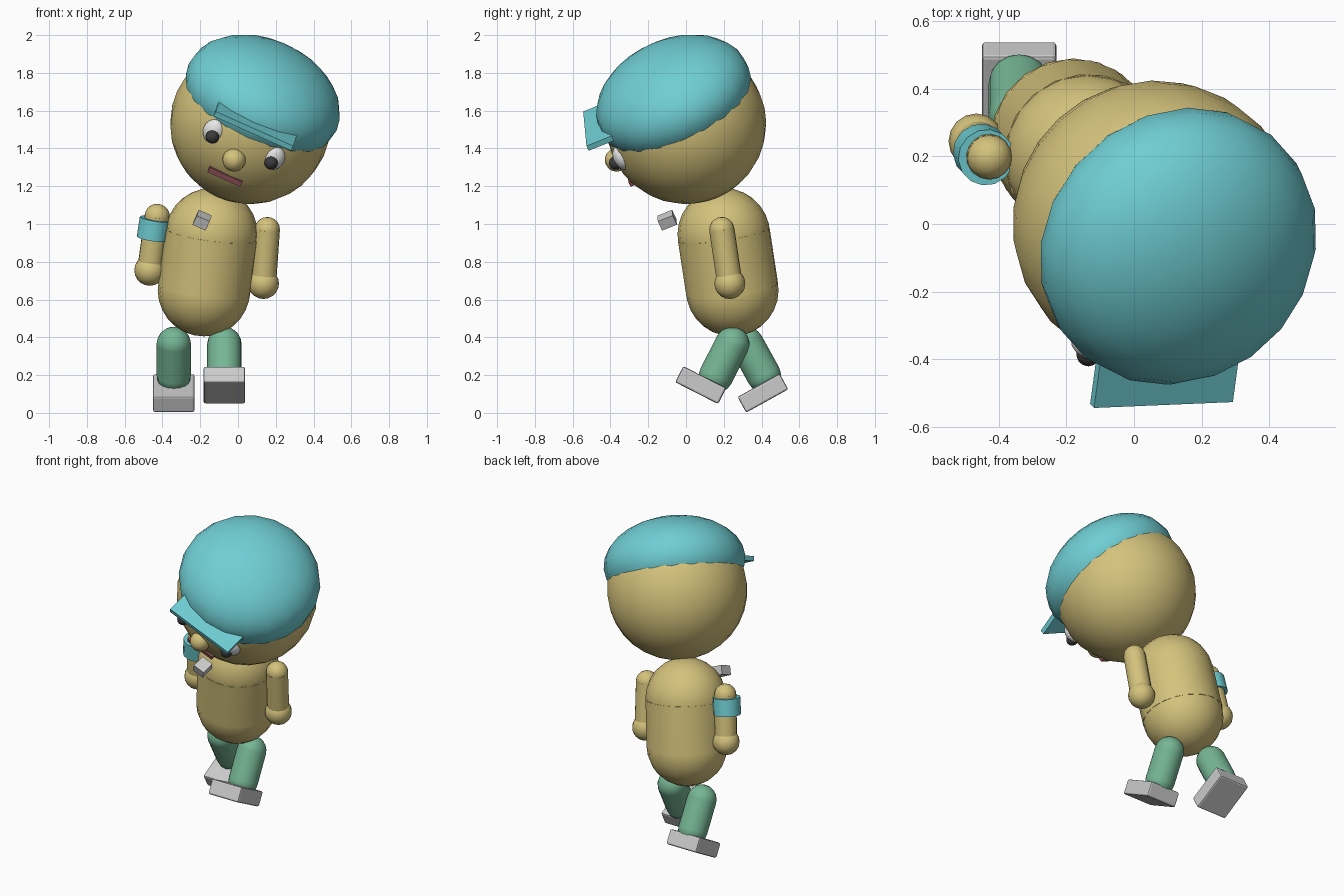
import bpy
from mathutils import Vector, Matrix

if "Cube" in bpy.data.objects:
    bpy.data.objects.remove(bpy.data.objects["Cube"])


def material(name, rgb):
    m = bpy.data.materials.new(name)
    m.diffuse_color = (*rgb, 1)
    m.use_nodes = True
    m.node_tree.nodes["Principled BSDF"].inputs["Base Color"].default_value = m.diffuse_color
    return m


SKIN = material("tan", (0.66, 0.54, 0.20))
BLUE = material("sky_blue", (0.16, 0.62, 0.66))
GREEN = material("green", (0.18, 0.47, 0.30))
GREY = material("grey", (0.60, 0.60, 0.60))
WHITE = material("white", (0.80, 0.80, 0.80))
DARK = material("charcoal", (0.045, 0.045, 0.045))
RED = material("dull_red", (0.28, 0.09, 0.10))

# Tilted frame shared by the head, cap and face
up = Vector((0.39, -0.39, 0.84)).normalized()
side = Vector((0.9, 0.05, -0.43))
side = (side - up * side.dot(up)).normalized()
back = up.cross(side)
HEAD_ROT = Matrix((side, back, up)).transposed()
HEAD = Vector((0.065, 0, 1.53))


def on_head(x, y, z):
    return HEAD + HEAD_ROT @ Vector((x, y, z))


def place(name, mat, loc, rot, scale=(1, 1, 1)):
    ob = bpy.context.object
    ob.name = name
    ob.matrix_world = Matrix.LocRotScale(Vector(loc), rot.to_quaternion(), Vector(scale))
    ob.data.materials.append(mat)
    return ob


def ball(name, mat, loc, radii, rot=Matrix.Identity(3), seg=20, rings=14):
    bpy.ops.mesh.primitive_uv_sphere_add(segments=seg, ring_count=rings, radius=1)
    bpy.ops.object.shade_smooth()
    if not isinstance(radii, tuple):
        radii = (radii,) * 3
    return place(name, mat, loc, rot, radii)


def tube(name, mat, a, b, radius, seg=20):
    a, b = Vector(a), Vector(b)
    bpy.ops.mesh.primitive_cylinder_add(vertices=seg, radius=radius, depth=(b - a).length)
    bpy.ops.object.shade_smooth_by_angle()
    return place(name, mat, (a + b) / 2, (b - a).to_track_quat('Z', 'Y').to_matrix())


def block(name, mat, loc, size, rot, bevel=0.0):
    bpy.ops.mesh.primitive_cube_add(size=1)
    ob = place(name, mat, loc, rot)
    ob.data.transform(Matrix.Diagonal((*size, 1)))
    if bevel:
        mod = ob.modifiers.new("soft_edges", 'BEVEL')
        mod.width, mod.segments = bevel, 2
    return ob


# Head and cap
ball("head", SKIN, HEAD, 0.425, HEAD_ROT, 24, 16)
ball("cap", BLUE, on_head(0, 0, 0.17), (0.43, 0.43, 0.28), HEAD_ROT)
block("cap_brim", BLUE, on_head(0.01, -0.39, 0.18), (0.45, 0.22, 0.03), HEAD_ROT)

# Face
for s, label in ((-1, "right"), (1, "left")):
    ball(label + "_eye", WHITE, on_head(0.17 * s, -0.36, 0.03), (0.062, 0.05, 0.07), HEAD_ROT, 16, 10)
    ball(label + "_pupil", DARK, on_head(0.17 * s, -0.405, 0.015), 0.036, HEAD_ROT, 14, 8)
ball("nose", SKIN, on_head(-0.015, -0.42, -0.05), 0.062, HEAD_ROT, 16, 10)
block("mouth", RED, on_head(-0.02, -0.375, -0.17), (0.19, 0.05, 0.03), HEAD_ROT)

# Torso: two balls joined by a tube
chest, belly = (-0.14, 0.20, 0.945), (-0.18, 0.245, 0.65)
ball("chest", SKIN, chest, 0.245)
ball("belly", SKIN, belly, 0.245)
tube("waist", SKIN, chest, belly, 0.246)

# Small loose block in front of the chest
block("chest_block", GREY, (-0.19, -0.10, 1.02), (0.075, 0.085, 0.058), HEAD_ROT)

# Arms
for label, shoulder, hand in (("left", (0.155, 0.19, 0.97), (0.135, 0.232, 0.685)),
                              ("right", (-0.428, 0.198, 1.04), (-0.467, 0.245, 0.755))):
    ball(label + "_shoulder", SKIN, shoulder, 0.067, seg=16, rings=10)
    tube(label + "_arm", SKIN, shoulder, hand, 0.067, 16)
    ball(label + "_hand", SKIN, hand, 0.082, seg=16, rings=10)

# Armband on the right arm
tube("armband", BLUE, (-0.437, 0.197, 1.027), (-0.453, 0.214, 0.922), 0.084, 14)

# Legs swing in opposite directions, with feet square to each leg
for label, x, hip_y, hip_z, angle in (("left", -0.072, 0.245, 0.365, -27),
                                      ("right", -0.34, 0.32, 0.365, 29)):
    rot = Matrix.Rotation(angle * 0.0174533, 3, 'X')
    hip = Vector((x, hip_y, hip_z))
    knee = hip + rot @ Vector((0, 0, -0.19))
    ball(label + "_hip", GREEN, hip, 0.091, rot, 16, 10)
    tube(label + "_leg", GREEN, hip, knee, 0.091, 16)
    ball(label + "_ankle", GREEN, knee, 0.091, rot, 16, 10)
    block(label + "_foot", GREY, hip + rot @ Vector((0, -0.05, -0.27)), (0.22, 0.255, 0.095), rot, 0.01)
